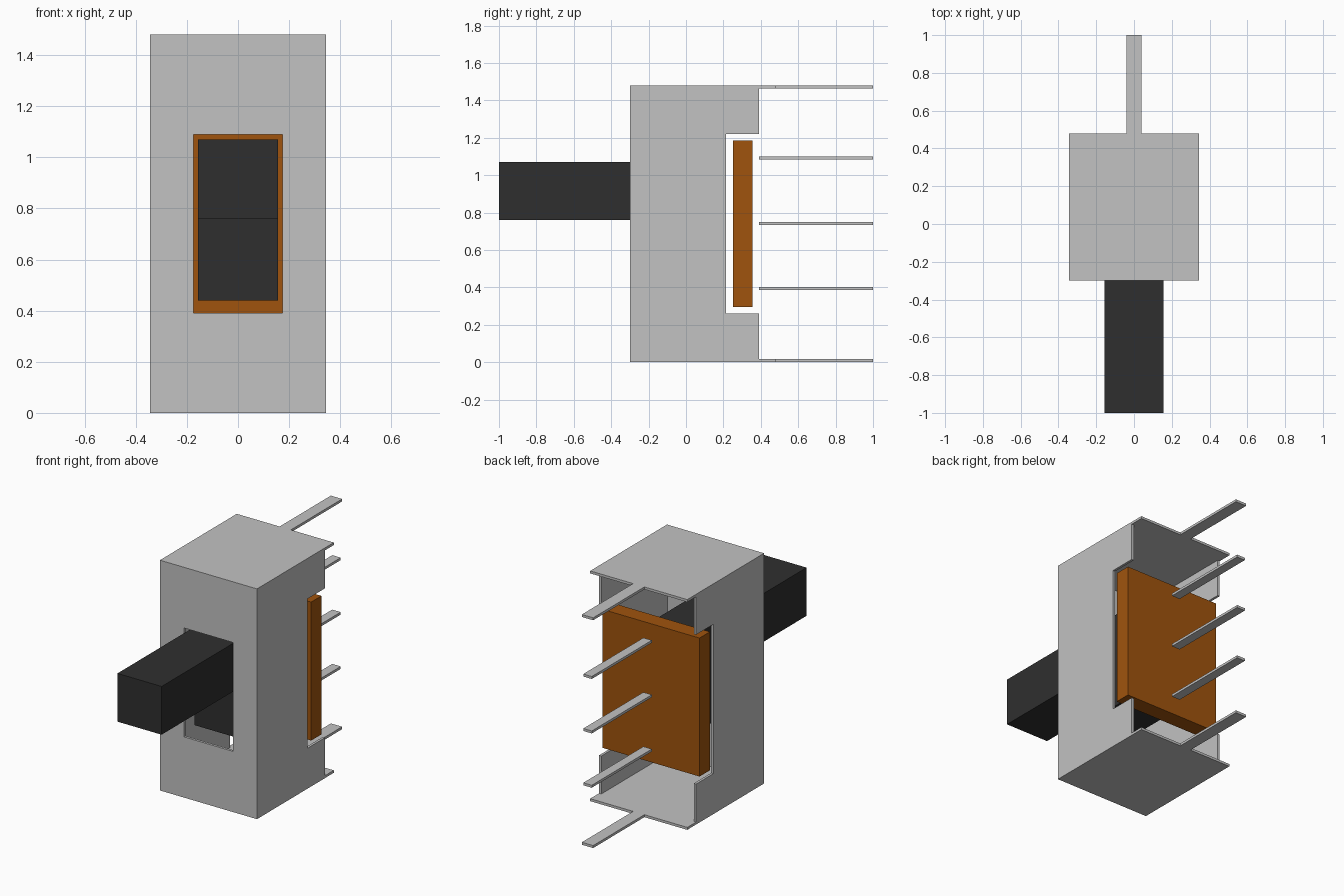
import bpy
import bmesh
from mathutils import Vector

cube = bpy.data.objects.get("Cube")
if cube:
    bpy.data.objects.remove(cube, do_unlink=True)


def material(name, rgb):
    m = bpy.data.materials.new(name)
    m.use_nodes = True
    m.diffuse_color = (*rgb, 1)
    m.node_tree.nodes["Principled BSDF"].inputs["Base Color"].default_value = (*rgb, 1)
    return m


steel = material("light_grey_metal", (0.54, 0.54, 0.54))
black = material("black_plastic", (0.028, 0.028, 0.028))
brown = material("orange_brown_board", (0.35, 0.088, 0.004))


def prism(name, points, depth, mat, faces=None):
    """Extrude a flat outline (or several joined faces) along a vector."""
    bm = bmesh.new()
    verts = [bm.verts.new(p) for p in points]
    for f in faces or [range(len(verts))]:
        bm.faces.new([verts[i] for i in f])
    ext = bmesh.ops.extrude_face_region(bm, geom=bm.faces[:], use_keep_orig=True)
    moved = [g for g in ext["geom"] if isinstance(g, bmesh.types.BMVert)]
    bmesh.ops.translate(bm, verts=moved, vec=Vector(depth))
    bmesh.ops.recalc_face_normals(bm, faces=bm.faces[:])
    mesh = bpy.data.meshes.new(name)
    bm.to_mesh(mesh)
    bm.free()
    mesh.materials.append(mat)
    obj = bpy.data.objects.new(name, mesh)
    bpy.context.collection.objects.link(obj)
    return obj


def box(name, x, y, z, mat):
    """Box centred on x = 0 with half width x and ranges y and z."""
    outline = [(-x, y[0], z[0]), (-x, y[1], z[0]), (-x, y[1], z[1]), (-x, y[0], z[1])]
    return prism(name, outline, (2 * x, 0, 0), mat)


W, H, T = 0.345, 1.48, 0.016       # shell half width, height, sheet thickness
FRONT, SIDE_END, CAP_END = -0.30, 0.39, 0.48


# Front plate with the slider slot
def rect(x, z0, z1):
    return [(-x, FRONT, z0), (x, FRONT, z0), (x, FRONT, z1), (-x, FRONT, z1)]


ring = [(i, (i + 1) % 4, (i + 1) % 4 + 4, i + 4) for i in range(4)]
prism("shell_front", rect(W, T, H - T) + rect(0.175, 0.39, 1.09), (0, T, 0), steel, ring)

# Side walls, notched at the back around the board
profile = [(FRONT + T, T), (SIDE_END, T), (SIDE_END, 0.26), (0.215, 0.26),
           (0.215, 1.22), (SIDE_END, 1.22), (SIDE_END, H - T), (FRONT + T, H - T)]
for name, x in (("shell_side_left", W - T), ("shell_side_right", -W)):
    prism(name, [(x, y, z) for y, z in profile], (T, 0, 0), steel)

# End caps, each with a long mounting tab
half = [(W, FRONT), (W, CAP_END), (0.04, CAP_END), (0.04, 1.0)]
cap = half + [(-x, y) for x, y in reversed(half)]
for name, z in (("shell_bottom", 0), ("shell_top", H - T)):
    prism(name, [(x, y, z) for x, y in cap], (0, 0, T), steel)

# Slider: inner block and protruding handle as one stepped profile
step = [(-1.0, 0.76), (-0.22, 0.76), (-0.22, 0.44), (0.2, 0.44), (0.2, 1.07), (-1.0, 1.07)]
prism("slider_handle", [(-0.157, y, z) for y, z in step], (0.314, 0, 0), black)

# Terminal board and its contact pins
box("terminal_board", W, (0.25, 0.355), (0.295, 1.185), brown)
for i, z in enumerate((0.393, 0.742, 1.092)):
    box(f"contact_pin_{i + 1}", 0.03, (SIDE_END, 1.0), (z - T / 2, z + T / 2), steel)
